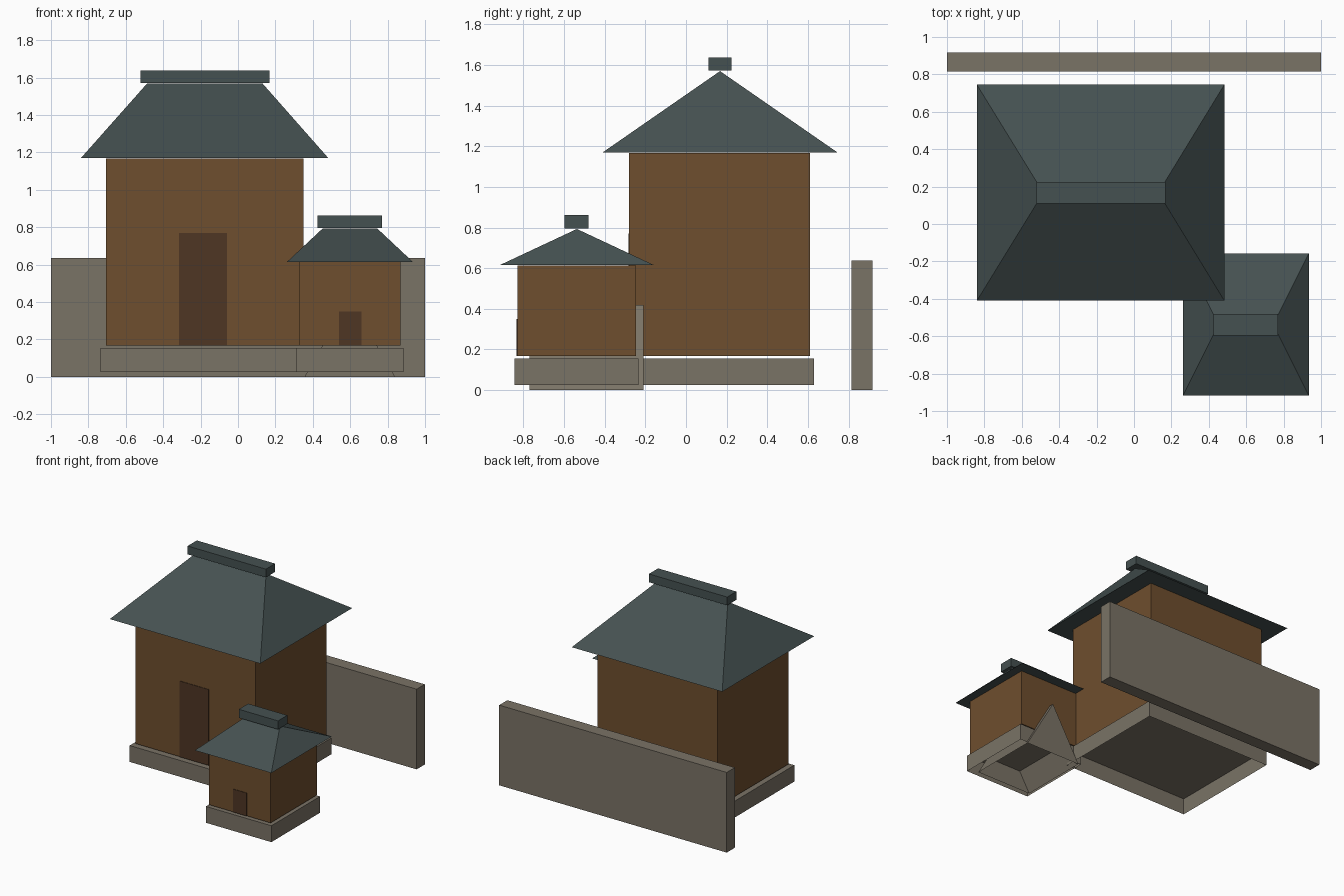
import bpy, bmesh

if "Cube" in bpy.data.objects:
    bpy.data.objects.remove(bpy.data.objects["Cube"])


def material(name, rgb):
    # sRGB bytes to linear diffuse colour
    lin = [((c / 255 + 0.055) / 1.055) ** 2.4 for c in rgb]
    m = bpy.data.materials.new(name)
    m.diffuse_color = (*lin, 1)
    m.use_nodes = True
    m.node_tree.nodes["Principled BSDF"].inputs["Base Color"].default_value = m.diffuse_color
    return m


STONE = material("grey_stone", (122, 115, 102))
WOOD = material("brown_wood", (110, 78, 46))
DOOR = material("dark_door_wood", (78, 54, 36))
SLATE = material("slate_roof", (69, 81, 81))


def mesh_object(name, verts, faces, mat):
    bm = bmesh.new()
    vs = [bm.verts.new(v) for v in verts]
    for f in faces:
        bm.faces.new([vs[i] for i in f])
    bmesh.ops.recalc_face_normals(bm, faces=bm.faces)
    me = bpy.data.meshes.new(name)
    bm.to_mesh(me)
    bm.free()
    me.materials.append(mat)
    ob = bpy.data.objects.new(name, me)
    bpy.context.collection.objects.link(ob)
    return ob


def box(name, x, y, z, mat, open_bottom=False):
    verts = [(a, b, c) for c in z for a, b in
             ((x[0], y[0]), (x[1], y[0]), (x[1], y[1]), (x[0], y[1]))]
    faces = [(4, 5, 6, 7)] + [(i, (i + 1) % 4, (i + 1) % 4 + 4, i + 4) for i in range(4)]
    if not open_bottom:
        faces.append((3, 2, 1, 0))
    return mesh_object(name, verts, faces, mat)


def hip_roof(name, x, y, z, ridge_x, mat):
    ym = (y[0] + y[1]) / 2
    verts = [(x[0], y[0], z[0]), (x[1], y[0], z[0]), (x[1], y[1], z[0]), (x[0], y[1], z[0]),
             (ridge_x[0], ym, z[1]), (ridge_x[1], ym, z[1])]
    faces = [(0, 1, 5, 4), (1, 2, 5), (2, 3, 4, 5), (3, 0, 4), (3, 2, 1, 0)]
    return mesh_object(name, verts, faces, mat)


def house(p, base, walls, top, door, roof, eave_peak, ridge_x, cap):
    # hollow stone plinth, walls just above it, thin door plate, hipped roof and ridge cap
    box(p + "_plinth", *base, (0.025, 0.155), STONE, open_bottom=True)
    box(p + "_walls", *walls, (0.167, top), WOOD)
    front = walls[1][0]
    box(p + "_door", door[0], (front - 0.004, front + 0.002), (0.167, door[1]), DOOR)
    hip_roof(p + "_roof", *roof, eave_peak, ridge_x, SLATE)
    box(p + "_ridge_cap", *cap, SLATE)


house("main_house",
      ((-0.735, 0.38), (-0.31, 0.63)), ((-0.705, 0.35), (-0.28, 0.61)), 1.168,
      ((-0.315, -0.06), 0.77),
      ((-0.84, 0.483), (-0.41, 0.745)), (1.17, 1.57), (-0.485, 0.13),
      ((-0.52, 0.168), (0.11, 0.225), (1.572, 1.638)))

house("small_house",
      ((0.31, 0.885), (-0.845, -0.235)), ((0.325, 0.868), (-0.83, -0.245)), 0.613,
      ((0.54, 0.66), 0.35),
      ((0.262, 0.935), (-0.917, -0.157)), (0.615, 0.793), (0.452, 0.745),
      ((0.425, 0.77), (-0.597, -0.48), (0.795, 0.863)))

# boundary wall behind the houses
box("back_wall", (-1, 1), (0.815, 0.917), (0, 0.637), STONE)

# hollow triangular stone prism standing through the small house
a, b = -0.77, -0.21
mesh_object("stone_prism",
            [(0.355, a, 0), (0.84, a, 0), (0.5975, a, 0.418),
             (0.355, b, 0), (0.84, b, 0), (0.5975, b, 0.418)],
            [(0, 1, 2), (5, 4, 3), (1, 4, 5, 2), (3, 0, 2, 5)], STONE)
